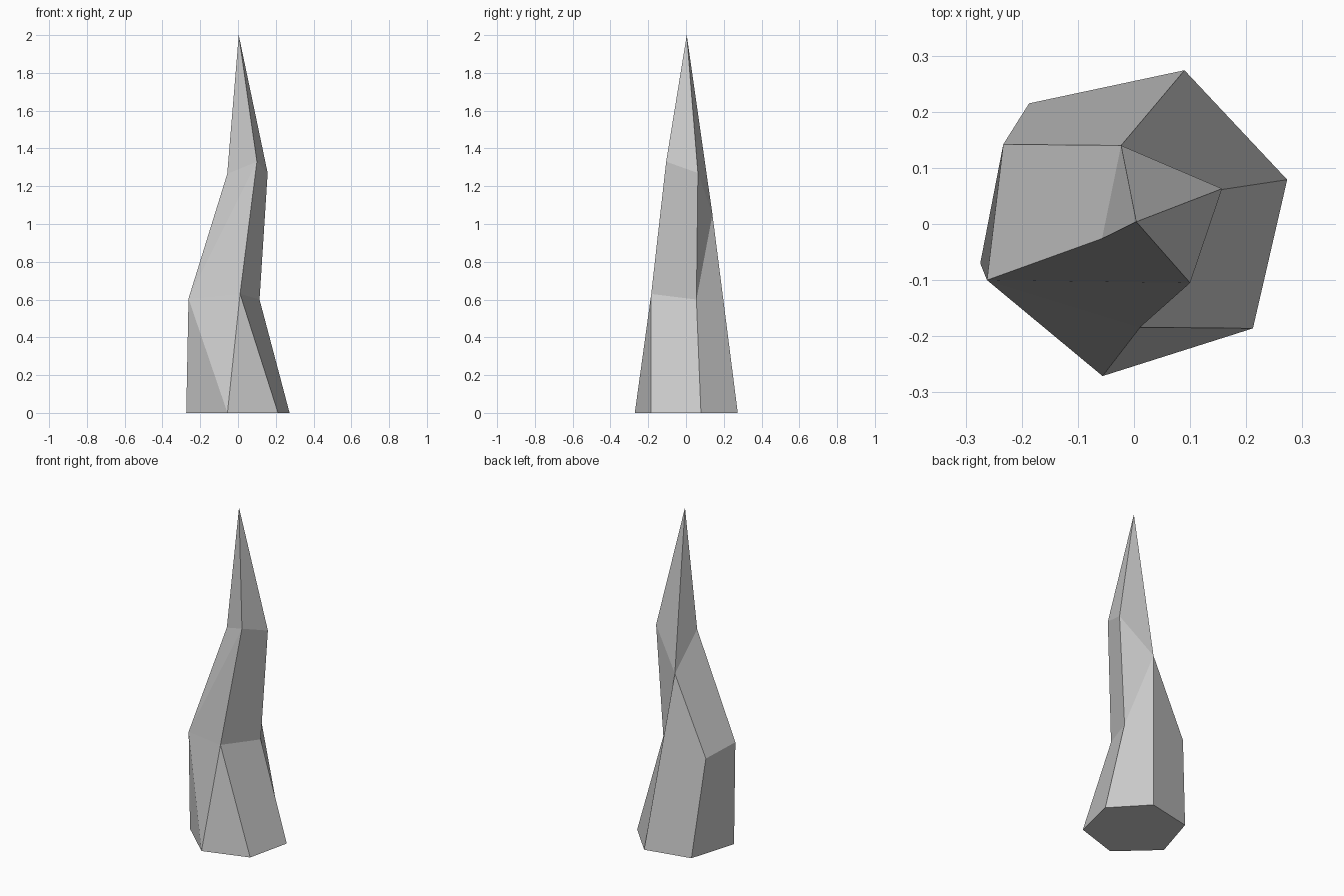
import bpy, bmesh

if "Cube" in bpy.data.objects:
    bpy.data.objects.remove(bpy.data.objects["Cube"])

# Corner points: hexagonal foot, four-sided waist and shoulder, sharp tip
base = [(0.09, 0.274), (0.273, 0.079), (0.212, -0.186),
        (-0.056, -0.271), (-0.274, -0.07), (-0.187, 0.215)]
points = {f"b{i}": (x, y, 0) for i, (x, y) in enumerate(base)}
points.update({
    "mid_r": (0.114, 0.055, 0.60), "mid_f": (0.011, -0.184, 0.63),
    "mid_l": (-0.262, -0.10, 0.605), "mid_b": (-0.233, 0.142, 0.59),
    "up_r": (0.157, 0.063, 1.27), "up_f": (0.10, -0.105, 1.33),
    "up_l": (-0.057, -0.026, 1.265), "up_b": (-0.023, 0.14, 1.05),
    "tip": (0.004, 0.004, 2.0)})

# Rows around the spike; repeated names merge cells into triangles
rows = ["b0 b1 b2 b3 b3 b4 b5",
        "up_b mid_r mid_f mid_f mid_l mid_l mid_b",
        "up_b up_r up_f up_f up_f up_l up_b",
        "tip tip tip tip tip tip tip"]
rows = [r.split() for r in rows]

bm = bmesh.new()
v = {name: bm.verts.new(co) for name, co in points.items()}
bm.faces.new([v[f"b{i}"] for i in reversed(range(6))])

# Bridge each pair of rows
for low, high in zip(rows, rows[1:]):
    for i in range(len(low)):
        j = (i + 1) % len(low)
        cell = list(dict.fromkeys([low[i], low[j], high[j], high[i]]))
        if len(cell) > 2:
            bm.faces.new([v[n] for n in cell])
bmesh.ops.recalc_face_normals(bm, faces=bm.faces)

mesh = bpy.data.meshes.new("rock_spike")
bm.to_mesh(mesh)
bm.free()
bpy.context.collection.objects.link(bpy.data.objects.new("rock_spike", mesh))
